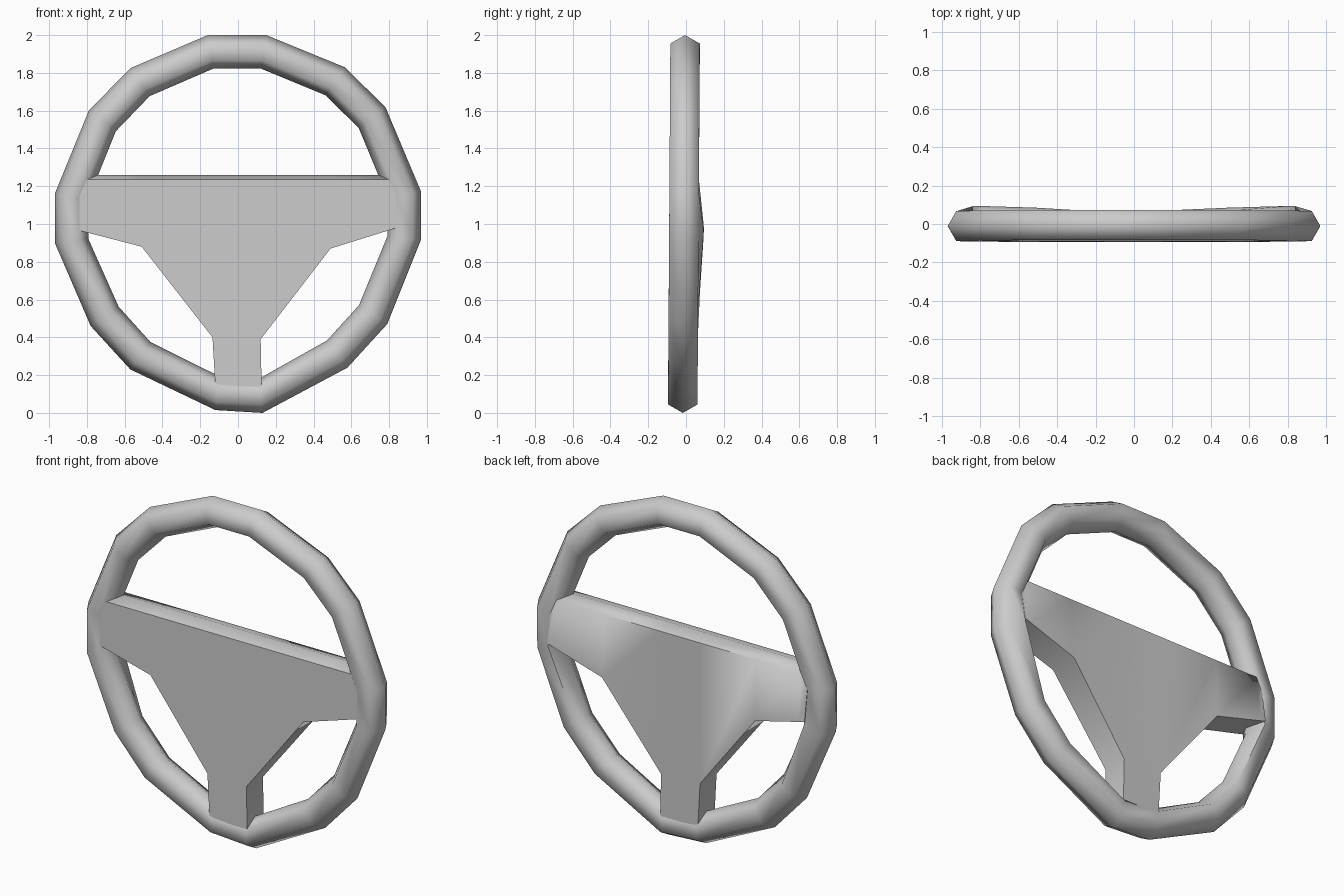
import bpy, bmesh
from math import cos, sin, pi
from mathutils import Vector

if "Cube" in bpy.data.objects:
    bpy.data.objects.remove(bpy.data.objects["Cube"])


def lean(z):
    # centre plane leans very slightly
    return -0.017 + 0.006 * z


def finish(bm, name):
    bmesh.ops.recalc_face_normals(bm, faces=bm.faces)
    mesh = bpy.data.meshes.new(name)
    bm.to_mesh(mesh)
    bm.free()
    ob = bpy.data.objects.new(name, mesh)
    bpy.context.collection.objects.link(ob)
    bpy.ops.object.select_all(action='DESELECT')
    ob.select_set(True)
    bpy.context.view_layer.objects.active = ob
    bpy.ops.object.shade_smooth_by_angle(angle=1.2)
    return ob


# Rim: hexagonal section carried round a sixteen-point outline
OUTER = [(-.16, 2.0), (.15, 2.0), (.565, 1.83), (.78, 1.62),
         (.97, 1.17), (.97, .92), (.79, .47), (.58, .24),
         (.13, .0), (-.12, .015), (-.57, .23), (-.78, .46),
         (-.97, .90), (-.97, 1.16), (-.79, 1.60), (-.57, 1.825)]
R = 0.09
bm = bmesh.new()
rings = []
for i, (x, z) in enumerate(OUTER):
    d = Vector((x, 0, z - 1)).normalized()
    c = Vector((x, lean(z), z)) - d * R
    ring = []
    for k in range(6):
        a = k * pi / 3
        p = c + d * (R * cos(a)) + Vector((0, R * sin(a), 0))
        if i in (5, 12) and k == 2:      # raised back where the spokes join
            p.y = 0.094
            p.z += 0.03
        ring.append(bm.verts.new(p))
    rings.append(ring)
for i in range(16):
    a, b = rings[i], rings[(i + 1) % 16]
    for k in range(6):
        m = (k + 1) % 6
        bm.faces.new((a[k], a[m], b[m], b[k]))
finish(bm, "wheel_rim")

# Spoke plate: columns of (x, top z, bottom z, back y of the bottom corner)
COLS = [(-.84, 1.147, .965, .095), (-.80, 1.235, .955, .094),
        (-.51, 1.235, .88, .085), (-.135, 1.235, .40, .062),
        (.12, 1.235, .39, .062), (.49, 1.235, .87, .085),
        (.80, 1.235, .967, .094), (.84, 1.147, .98, .095)]
bm = bmesh.new()
rows = []
for x, zt, zb, yb in COLS:
    pts = [(x, lean(zb) - .078, zb), (x, lean(zt) - .078, zt),
           (x, lean(zt), zt + .025),
           (x, lean(zt) + .078, zt), (x, yb, zb)]
    rows.append([bm.verts.new(p) for p in pts])
for i, (a, b) in enumerate(zip(rows, rows[1:])):
    for k in range(4):
        bm.faces.new((a[k], a[k + 1], b[k + 1], b[k]))
    if i != 3:
        bm.faces.new((a[4], a[0], b[0], b[4]))
bm.faces.new(rows[0])
bm.faces.new(rows[-1])

# Lower spoke running down into the rim
top = [rows[3][0], rows[4][0], rows[4][4], rows[3][4]]
low = [bm.verts.new((x, y, .14)) for x, y in
       ((-.12, -.094), (.125, -.094), (.125, .061), (-.12, .061))]
for k in range(4):
    m = (k + 1) % 4
    bm.faces.new((top[k], top[m], low[m], low[k]))
bm.faces.new(low)
finish(bm, "spoke_plate")
